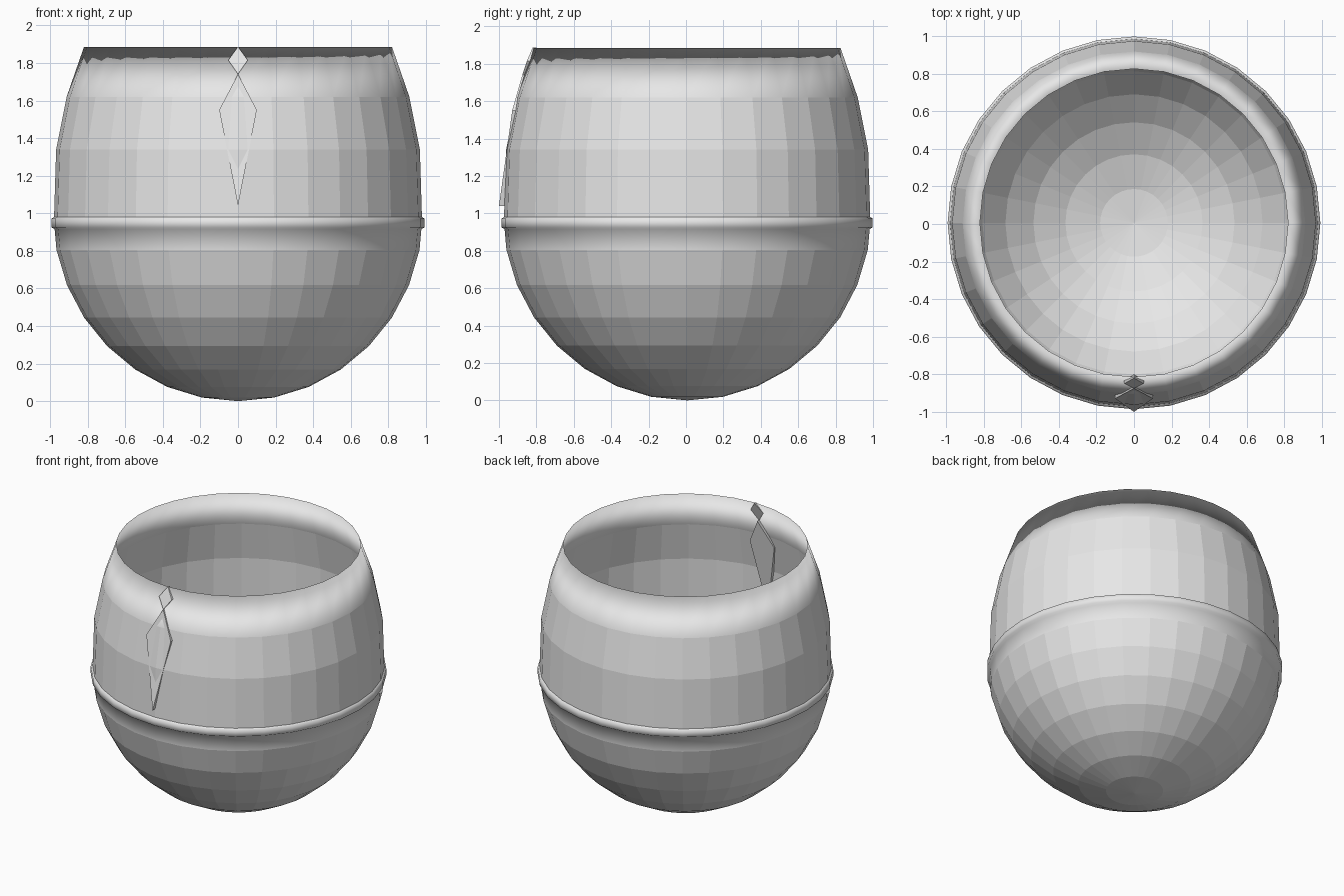
import bpy
import bmesh
import math
from mathutils import Vector

if "Cube" in bpy.data.objects:
    bpy.data.objects.remove(bpy.data.objects["Cube"], do_unlink=True)

SEGMENTS = 32
WALL = 0.012
CENTRE_Y = 0.006

grey = bpy.data.materials.new("plain grey")
grey.use_nodes = True
grey.diffuse_color = (0.8, 0.8, 0.8, 1)
grey.node_tree.nodes["Principled BSDF"].inputs["Base Color"].default_value = (0.8, 0.8, 0.8, 1)


def make_object(name, bm):
    bmesh.ops.recalc_face_normals(bm, faces=bm.faces)
    mesh = bpy.data.meshes.new(name)
    bm.to_mesh(mesh)
    bm.free()
    mesh.materials.append(grey)
    obj = bpy.data.objects.new(name, mesh)
    bpy.context.collection.objects.link(obj)
    return obj


# Round lower half, raised belt, then a taller tapering upper half
lower = []
for i in range(8):
    a = math.pi / 16 * i
    lower.append((0.985 * math.sin(a), 1 - math.cos(a)))
belt = [(0.976, 0.915), (0.992, 0.925), (0.992, 0.973), (0.979, 0.98)]
upper = [(0.968, 1.34), (0.912, 1.62)]
rim = [(0.82, 1.885)]

# Thin inner wall follows the outer one, meeting it at a sharp rim
inner = [(r - WALL, z) for r, z in reversed(lower[1:] + [(0.979, 0.98)] + upper)]
inner = [(r, z + (WALL if z < 0.5 else 0)) for r, z in inner] + [(0, WALL)]
profile = lower + belt + upper + rim + inner

bm = bmesh.new()
verts = [bm.verts.new((r, 0, z)) for r, z in profile]
edges = [bm.edges.new(pair) for pair in zip(verts, verts[1:])]
bmesh.ops.spin(bm, geom=verts + edges, cent=(0, 0, 0), axis=(0, 0, 1),
               angle=math.tau, steps=SEGMENTS)
bmesh.ops.remove_doubles(bm, verts=bm.verts, dist=0.0005)
bmesh.ops.dissolve_degenerate(bm, dist=0.0001, edges=bm.edges)

# Rim and belt are smooth, the rest is faceted
for face in bm.faces:
    z = face.calc_center_median().z
    face.smooth = z > 1.65 or 0.82 < z < 0.985
cup = make_object("cup_shell", bm)
cup.location.y = CENTRE_Y


# Kite-shaped ornaments set into the front wall
def kite(name, top, side, bottom, depth):
    outline = [top, side, bottom, (-side[0], side[1], side[2])]
    bm = bmesh.new()
    face = bm.faces.new([bm.verts.new(p) for p in outline])
    moved = bmesh.ops.extrude_face_region(bm, geom=[face])["geom"]
    back = [v for v in moved if isinstance(v, bmesh.types.BMVert)]
    bmesh.ops.translate(bm, verts=back, vec=Vector((0, depth, 0)))
    if face.is_valid and len(bm.faces) < 6:
        bm.faces.new([v for v in face.verts])
    return make_object(name, bm)


kite("small_diamond", (0, -0.82, 1.887), (0.052, -0.85, 1.815), (0, -0.875, 1.74), 0.02)
kite("long_kite", (0, -0.875, 1.74), (0.1, -0.929, 1.55), (0, -1.0, 1.04), 0.04)
